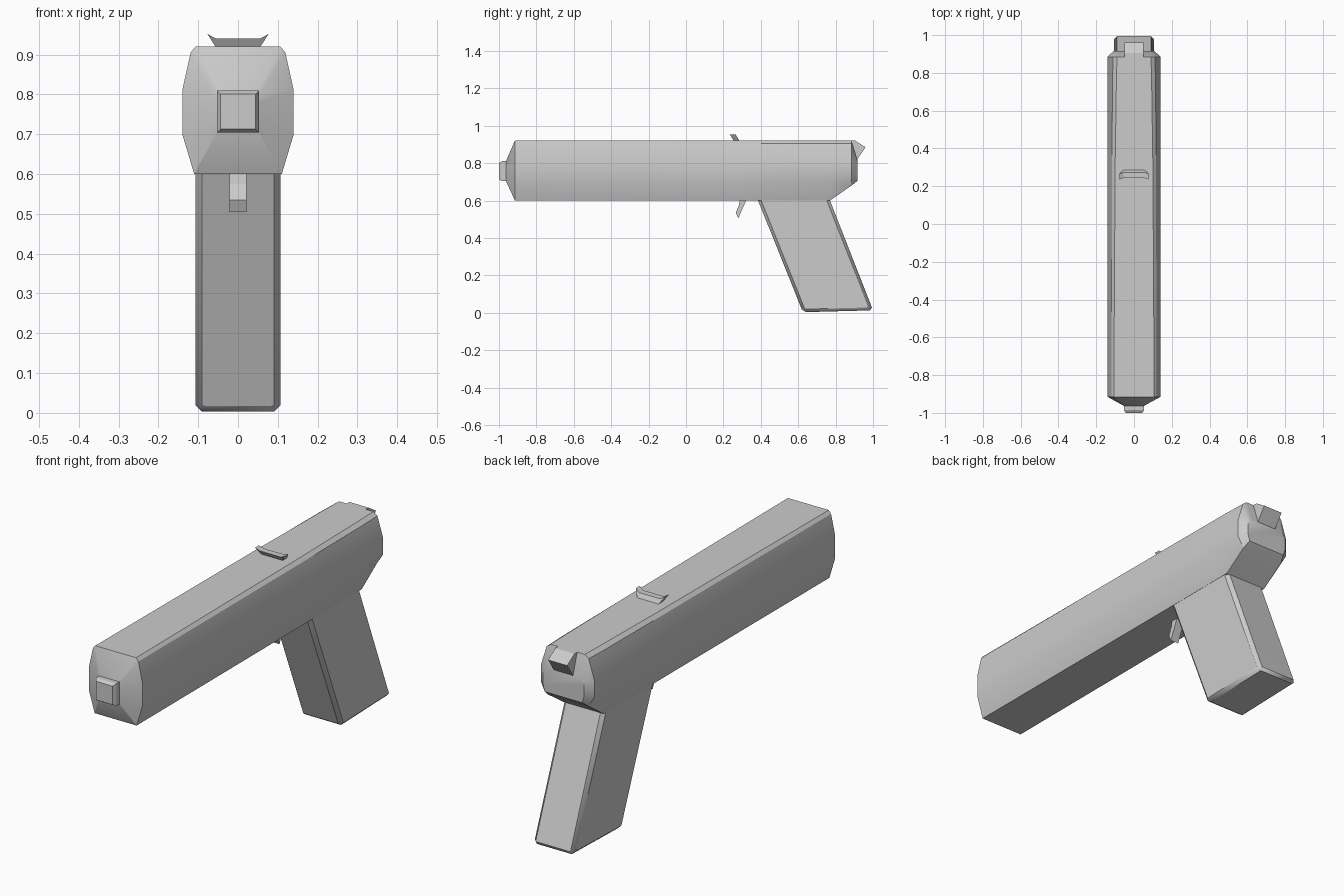
import bpy, bmesh

if "Cube" in bpy.data.objects:
    bpy.data.objects.remove(bpy.data.objects["Cube"])


def finish(name, bm, bevel=0.0, smooth=True):
    bmesh.ops.remove_doubles(bm, verts=bm.verts, dist=0.0001)
    bmesh.ops.recalc_face_normals(bm, faces=bm.faces)
    mesh = bpy.data.meshes.new(name)
    bm.to_mesh(mesh)
    bm.free()
    ob = bpy.data.objects.new(name, mesh)
    bpy.context.collection.objects.link(ob)
    if bevel:
        mod = ob.modifiers.new("edge_bevel", 'BEVEL')
        mod.width = bevel
        mod.segments = 1
        mod.limit_method = 'ANGLE'
    if smooth:
        bpy.ops.object.select_all(action='DESELECT')
        ob.select_set(True)
        bpy.context.view_layer.objects.active = ob
        bpy.ops.object.shade_smooth_by_angle(angle=0.5)
    return ob


def loft(name, rings, **kw):
    """Skin rings of 3D points that all have the same count, with end caps."""
    bm = bmesh.new()
    loops = [[bm.verts.new(p) for p in r] for r in rings]
    n = len(loops[0])
    for a, b in zip(loops, loops[1:]):
        for i in range(n):
            j = (i + 1) % n
            bm.faces.new((a[i], a[j], b[j], b[i]))
    bm.faces.new(loops[0])
    bm.faces.new(loops[-1])
    return finish(name, bm, **kw)


def side_prism(name, profile, half, **kw):
    """Extrude a (y, z) profile symmetrically along x."""
    return loft(name, [[(x, y, z) for y, z in profile] for x in (-half, half)], **kw)


def section(y, half):
    """Mirror half of an (x, z) cross-section at station y."""
    return [(x, y, z) for x, z in half] + [(-x, y, z) for x, z in reversed(half)]


# Main body, front to back
nose = [(.05, .81), (.053, .80), (.053, .78), (.053, .73), (.053, .705)]
front = [(.107, .92), (.119, .905), (.14, .81), (.14, .70), (.11, .60)]
middle = [(.10, .92), (.117, .905), (.14, .81), (.14, .70), (.108, .60)]
heel = [(.093, .92), (.114, .905), (.14, .81), (.14, .715), (.108, .60)]
rear = [(.09, .92), (.11, .905), (.14, .81), (.14, .73), (.108, .68)]
end = [(.085, .82), (.095, .81), (.108, .79), (.108, .74), (.098, .705)]
loft("body", [section(y, h) for y, h in (
    (-.963, nose), (-.915, front), (.30, middle), (.77, heel), (.885, rear), (.916, end))])

# Muzzle block with a chamfered front
def square(y, r):
    return [(x * r, y, .757 + z * r) for x, z in ((-1, -1), (1, -1), (1, 1), (-1, 1))]

loft("muzzle", [square(-.94, .053), square(-.985, .053), square(-1.0, .044)], smooth=False)

# Slanted grip
side_prism("grip", [(.345, .70), (.385, .60), (.625, .003), (1.0, .013), (.77, .60), (.73, .70)],
           .107, bevel=.016)

# Trigger
side_prism("trigger", [(.29, .62), (.283, .575), (.266, .535), (.28, .505), (.33, .62)],
           .021, smooth=False)

# Top sight, leaning forward with raised ends
sight_front = [(-.05, .91), (-.077, .952), (-.055, .94), (.055, .94), (.077, .952), (.05, .91)]
loft("top_sight", [[(x, y + (.92 - z) * .6, z) for x, z in sight_front]
                   for y in (.255, .285)], smooth=False)

# Rear hammer
side_prism("hammer", [(.85, .915), (.885, .92), (.905, .92), (.96, .885), (.915, .82), (.86, .82)],
           .05, smooth=False)
